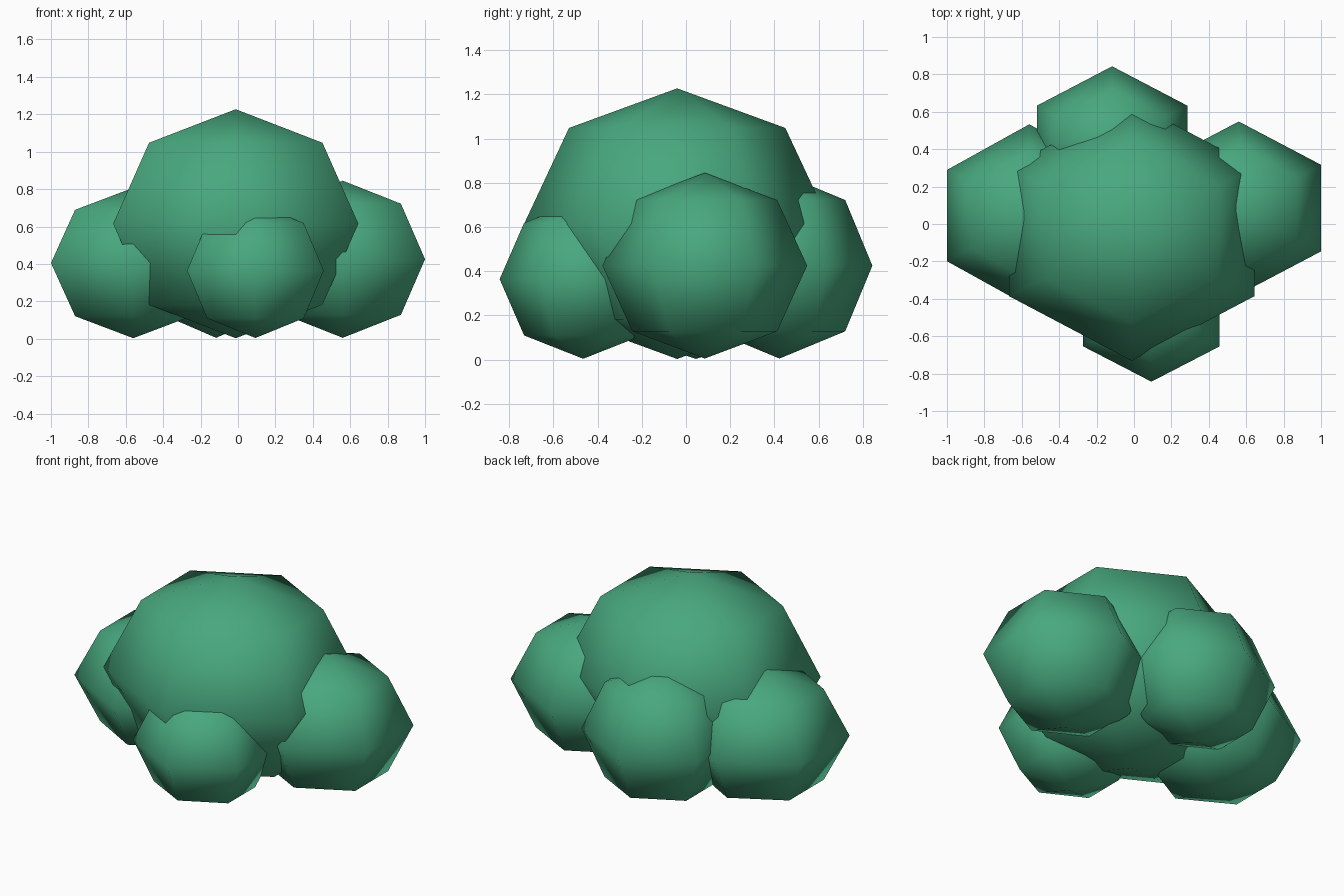
import bpy, bmesh, math
from mathutils import Matrix

if "Cube" in bpy.data.objects:
    bpy.data.objects.remove(bpy.data.objects["Cube"])

leaf = bpy.data.materials.new("leaf green")
leaf.diffuse_color = (0.065, 0.392, 0.209, 1)
leaf.use_nodes = True
leaf.node_tree.nodes["Principled BSDF"].inputs["Base Color"].default_value = leaf.diffuse_color


def leaf_clump(name, centre, radii):
    """Six-sided, four-ring smooth ball with corners facing front and back."""
    bm = bmesh.new()
    bmesh.ops.create_uvsphere(bm, u_segments=6, v_segments=4, radius=1)
    # turn so that a corner of the equator lies on the y axis
    v = max(bm.verts, key=lambda p: p.co.xy.length)
    turn = math.pi / 2 - math.atan2(v.co.y, v.co.x)
    bm.transform(Matrix.Rotation(turn, 4, 'Z'))
    bm.transform(Matrix.Diagonal((*radii, 1)))
    for f in bm.faces:
        f.smooth = True
    mesh = bpy.data.meshes.new(name)
    bm.to_mesh(mesh)
    bm.free()
    mesh.materials.append(leaf)
    obj = bpy.data.objects.new(name, mesh)
    obj.location = centre
    bpy.context.collection.objects.link(obj)


# large middle clump with four smaller ones around it
leaf_clump("middle_clump", (-0.012, -0.04, 0.615), (0.757, 0.692, 0.612))
leaf_clump("left_clump", (-0.56, 0.045, 0.405), (0.508, 0.488, 0.402))
leaf_clump("right_clump", (0.56, 0.085, 0.425), (0.508, 0.463, 0.42))
leaf_clump("front_clump", (0.093, -0.465, 0.364), (0.422, 0.378, 0.36))
leaf_clump("back_clump", (-0.117, 0.423, 0.425), (0.464, 0.42, 0.42))
